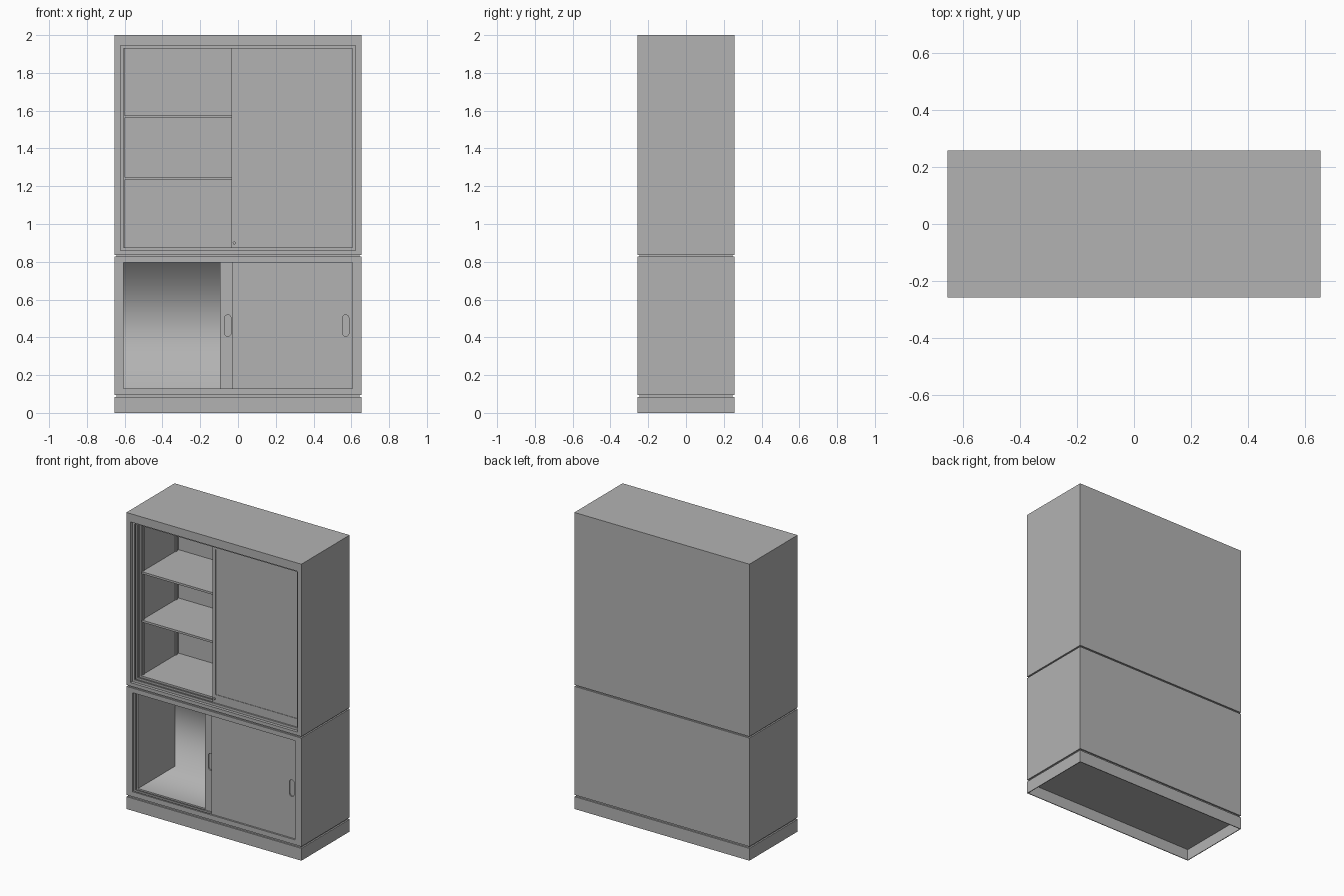
import bpy, bmesh, math
from mathutils import Vector

if "Cube" in bpy.data.objects:
    bpy.data.objects.remove(bpy.data.objects["Cube"])

W, D = 0.653, 0.257      # half width and half depth of the carcass


def make_material(name, value):
    mat = bpy.data.materials.new(name)
    mat.use_nodes = True
    colour = (value, value, value, 1)
    mat.diffuse_color = colour
    mat.node_tree.nodes["Principled BSDF"].inputs["Base Color"].default_value = colour
    return mat


GREY = make_material("steel grey", 0.45)


def finish(name, bm):
    bmesh.ops.recalc_face_normals(bm, faces=bm.faces)
    mesh = bpy.data.meshes.new(name)
    bm.to_mesh(mesh)
    bm.free()
    mesh.materials.append(GREY)
    obj = bpy.data.objects.new(name, mesh)
    bpy.context.collection.objects.link(obj)
    return obj


def box(name, x0, x1, d0, d1, z0, z1):
    """Box placed by depth behind the front plane."""
    bm = bmesh.new()
    bmesh.ops.create_cube(bm, size=1)
    for v in bm.verts:
        v.co = Vector((x1 if v.co.x > 0 else x0,
                       -D + (d1 if v.co.y > 0 else d0),
                       z1 if v.co.z > 0 else z0))
    return finish(name, bm)


def shell(name, z0, z1, half, o0, o1, steps, smooth_inside=False):
    """Cabinet body: closed back, then rectangular loops stepping into the front opening.
    Each step is (depth, amount the loop is wider than the opening)."""
    loops = [(2 * D, W, z0, z1), (0, W, z0, z1)]
    loops += [(d, half + g, o0 - g, o1 + g) for d, g in steps]
    bm = bmesh.new()
    rows = [[bm.verts.new((x, d - D, z)) for x, z in
             ((-h, a), (h, a), (h, b), (-h, b))] for d, h, a, b in loops]
    bm.faces.new(rows[0])
    for r, s in zip(rows, rows[1:]):
        quads = [bm.faces.new((r[i], r[(i + 1) % 4], s[(i + 1) % 4], s[i])) for i in range(4)]
    cap = bm.faces.new(rows[-1])
    if smooth_inside:    # floor, back and ceiling blend softly
        for f in (quads[0], quads[2], cap):
            f.smooth = True
    return finish(name, bm)


def slot_pull(door, x, d, z, r=0.017, half=0.04, depth=0.008):
    """Cut a round-ended finger recess into a door."""
    bm = bmesh.new()
    ring = []
    for i in range(18):
        a = math.pi * (i % 9) / 8 + (math.pi if i > 8 else 0)
        up = half if i < 9 else -half
        ring.append(bm.verts.new((x + r * math.cos(a), d - D - 0.01, z + up + r * math.sin(a))))
    face = bm.faces.new(ring)
    new = bmesh.ops.extrude_face_region(bm, geom=[face])["geom"]
    bmesh.ops.translate(bm, vec=(0, 0.01 + depth, 0),
                        verts=[g for g in new if isinstance(g, bmesh.types.BMVert)])
    cutter = finish("pull_cutter", bm)
    cutter.hide_render = True
    mod = door.modifiers.new("pull", "BOOLEAN")
    mod.operation = "DIFFERENCE"
    mod.object = cutter
    mod.solver = "EXACT"
    bpy.context.view_layer.objects.active = door
    bpy.ops.object.modifier_apply(modifier=mod.name)
    bpy.data.objects.remove(cutter)


# Plinth: thin open-bottomed skirt with a closed top
T = 0.005
for side, x in (("left", W - T), ("right", -W)):
    box("plinth_" + side, x, x + T, T, 2 * D - T, 0, 0.075)
box("plinth_front", -W, W, 0, T, 0, 0.075)
box("plinth_back", -W, W, 2 * D - T, 2 * D, 0, 0.075)
box("plinth_top", -W, W, 0, 2 * D, 0.075, 0.083)

# Recessed joints between the stacked units
for name, z0, z1 in (("lower_joint", 0.083, 0.095), ("upper_joint", 0.827, 0.837)):
    box(name, -W + 0.01, W - 0.01, 0.01, 2 * D - 0.01, z0, z1)

# Lower cabinet with two door grooves
shell("lower_cabinet", 0.095, 0.827, 0.606, 0.128, 0.796,
      [(0, 0), (0.012, 0), (0.012, 0.012), (0.03, 0.012), (0.03, 0),
       (0.04, 0), (0.04, 0.012), (0.057, 0.012), (0.057, 0), (0.45, 0)], True)
front_door = box("lower_front_door", -0.03, 0.614, 0.015, 0.028, 0.12, 0.804)
rear_door = box("lower_rear_door", -0.095, 0.54, 0.042, 0.055, 0.12, 0.804)
slot_pull(front_door, 0.57, 0.015, 0.462)
slot_pull(rear_door, -0.054, 0.042, 0.462)

# Upper cabinet with a stepped front frame and two grooves
shell("upper_cabinet", 0.837, 2.0, 0.607, 0.876, 1.928,
      [(0, 0.016), (0.02, 0.016), (0.02, 0), (0.03, 0), (0.03, 0.012), (0.055, 0.012),
       (0.055, 0), (0.065, 0), (0.065, 0.012), (0.09, 0.012), (0.09, 0), (0.49, 0)])

# Upper sliding door with a shallow sunken panel
door = box("upper_door", -0.035, 0.614, 0.034, 0.052, 0.87, 1.934)
bm = bmesh.new()
bm.from_mesh(door.data)
bm.faces.ensure_lookup_table()
front = min(bm.faces, key=lambda f: f.calc_center_median().y)
bmesh.ops.inset_individual(bm, faces=[front], thickness=0.025)
for v in front.verts:
    v.co.z = 0.93 if v.co.z < 1.4 else 1.908
    v.co.x = -0.012 if v.co.x < 0 else 0.595
sunk = bmesh.ops.extrude_discrete_faces(bm, faces=[front])["faces"][0]
lip = [v for v in sunk.verts]
bmesh.ops.translate(bm, vec=(0, 0.003, 0), verts=lip)
bmesh.ops.recalc_face_normals(bm, faces=bm.faces)
bm.to_mesh(door.data)
bm.free()

# Small round lock on the door
bm = bmesh.new()
bmesh.ops.create_cone(bm, cap_ends=True, segments=16, radius1=0.008, radius2=0.008, depth=0.01)
for v in bm.verts:
    v.co = Vector((v.co.x - 0.02, v.co.z - D + 0.031, v.co.y + 0.9))
finish("door_lock", bm)

# Shelves and the shelf standards in the back corners
for name, z in (("lower_shelf", 1.242), ("upper_shelf", 1.568)):
    box(name, -0.607, 0.607, 0.1, 0.49, z - 0.008, z + 0.006)
for side, s in (("left", 1), ("right", -1)):
    for name, d in (("front", 0.105), ("back", 0.455)):
        xs = sorted((s * 0.607, s * 0.602))
        box("shelf_standard_%s_%s" % (name, side), xs[0], xs[1], d, d + 0.015, 0.876, 1.928)
